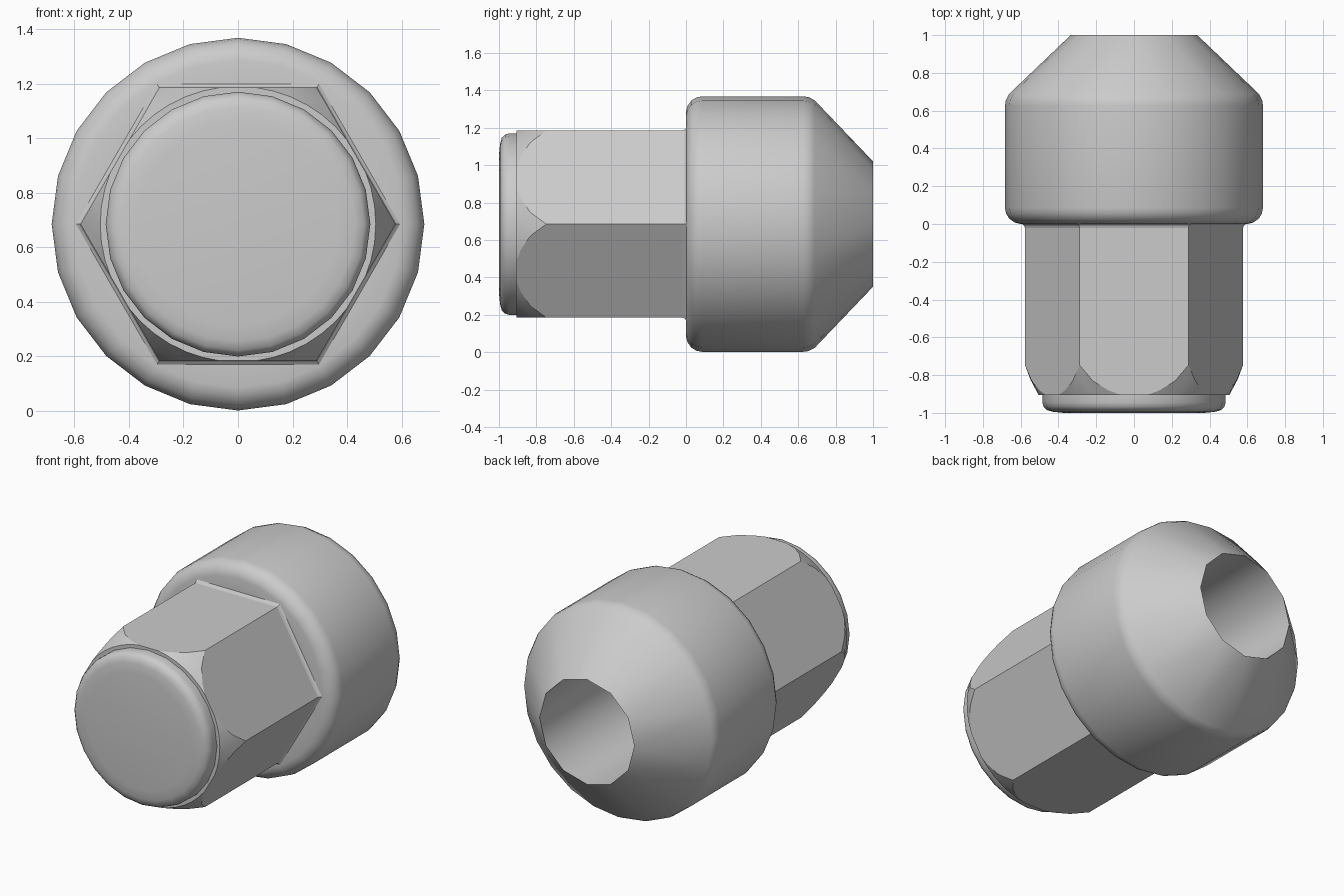
import bpy, bmesh, math

if "Cube" in bpy.data.objects:
    bpy.data.objects.remove(bpy.data.objects["Cube"])

ZC = 0.685  # height of the nut's axis


def smooth(ob, deg):
    bpy.ops.object.select_all(action='DESELECT')
    ob.select_set(True)
    bpy.context.view_layer.objects.active = ob
    bpy.ops.object.shade_smooth_by_angle(angle=math.radians(deg))


def lathe(name, profile, sides=24):
    """Revolve (radius, y) or (radius, y, ring_sides) points about the y axis.
    Points of radius 0 become poles; ends off the axis stay open."""
    bm = bmesh.new()
    rings = []
    for r, y, *n in profile:
        if r == 0:
            rings.append([bm.verts.new((0, y, ZC))])
            continue
        k = n[0] if n else sides
        rings.append([bm.verts.new((r * math.cos(2 * math.pi * i / k), y,
                                    ZC + r * math.sin(2 * math.pi * i / k)))
                      for i in range(k)])
    for a, b in zip(rings, rings[1:]):
        m = max(len(a), len(b))
        for i in range(m):
            ids = [a[i * len(a) // m], a[((i + 1) % m) * len(a) // m],
                   b[((i + 1) % m) * len(b) // m], b[i * len(b) // m]]
            ids = list(dict.fromkeys(ids))
            if len(ids) > 2:
                bm.faces.new(ids)
    bmesh.ops.recalc_face_normals(bm, faces=bm.faces)
    me = bpy.data.meshes.new(name)
    bm.to_mesh(me)
    bm.free()
    ob = bpy.data.objects.new(name, me)
    bpy.context.collection.objects.link(ob)
    return ob


# Round collar with tapered seat, and the 12-sided blind bore
collar = lathe("collar_seat", [
    (0.50, 0), (0.60, 0), (0.63, 0.007), (0.66, 0.028), (0.677, 0.055), (0.683, 0.085),
    (0.683, 0.625), (0.679, 0.655), (0.662, 0.688), (0.335, 1.0, 12)])
smooth(collar, 35)
bore = lathe("bore", [(0.335, 1.0), (0.335, -0.75), (0, -0.75)], 12)
bore.data.flip_normals()
smooth(bore, 35)

# Hexagonal shank with a small flare at its foot
C = 1 / math.cos(math.pi / 6)
shank = lathe("hex_shank", [
    (0, -0.905), (0.5 * C, -0.905), (0.5 * C, -0.02), (0.504 * C, -0.008),
    (0.514 * C, 0), (0, 0)], 6)

# Conical cutter chamfers the hex corners
cutter = lathe("chamfer_cutter", [
    (0, -0.905), (0.505, -0.905), (0.548, -0.825), (0.578, -0.745),
    (0.70, -0.40), (0.70, 0.1), (0, 0.1)], 48)
cutter.hide_render = True
mod = shank.modifiers.new("chamfer", 'BOOLEAN')
mod.operation = 'INTERSECT'
mod.solver = 'EXACT'
mod.object = cutter
bpy.context.view_layer.objects.active = shank
bpy.ops.object.modifier_apply(modifier=mod.name)
bpy.data.objects.remove(cutter)

# Open the shank where the bore enters it
bm = bmesh.new()
bm.from_mesh(shank.data)
bmesh.ops.delete(bm, geom=[f for f in bm.faces if all(v.co.y > -0.001 for v in f.verts)],
                 context='FACES')
bm.to_mesh(shank.data)
bm.free()
smooth(shank, 18)

# Rounded end cap
cap = lathe("end_cap", [
    (0.485, -0.90), (0.485, -0.945), (0.479, -0.967), (0.462, -0.985),
    (0.43, -0.994), (0.37, -1.0), (0, -1.0)])
smooth(cap, 35)
